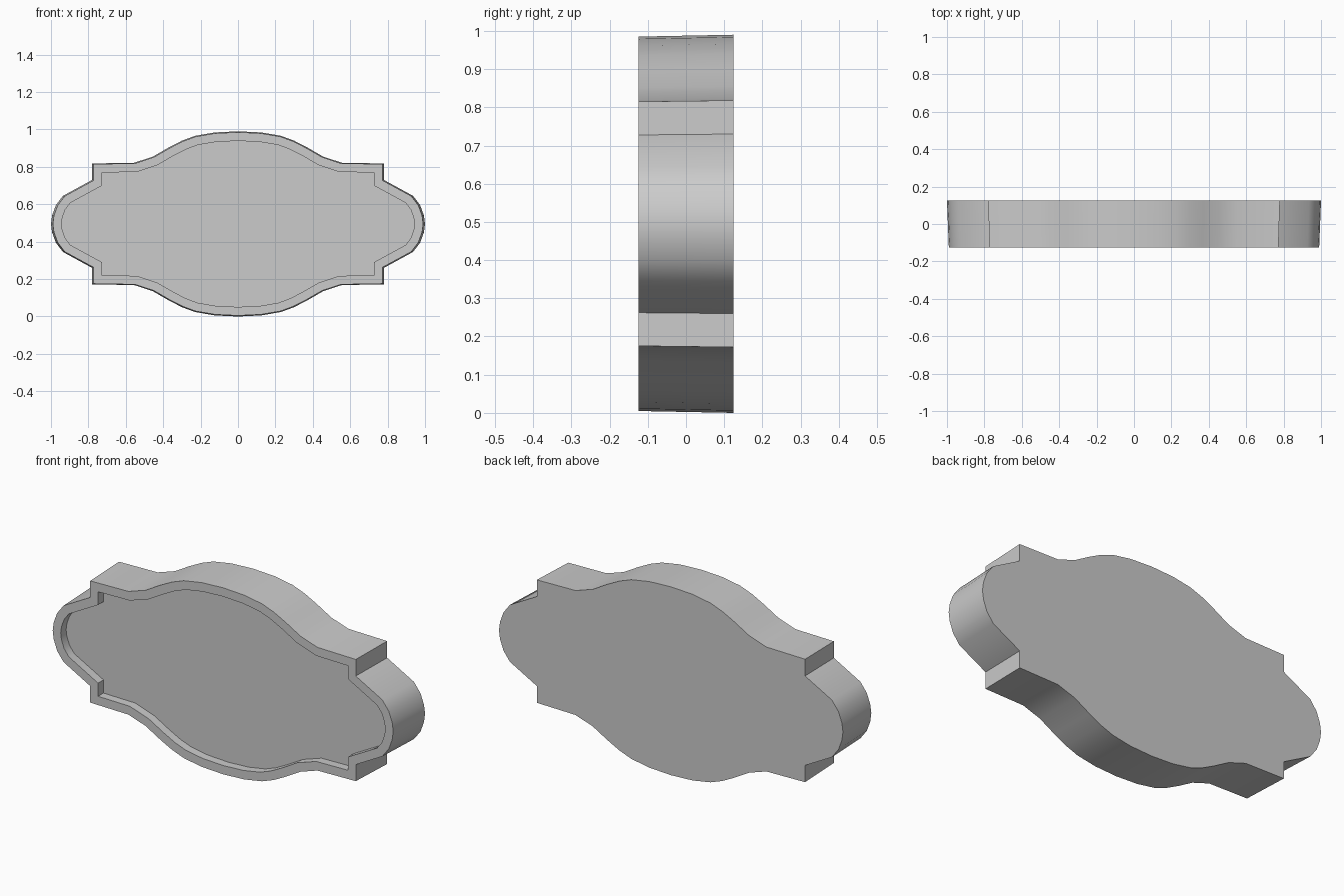
import bpy, bmesh, math
from mathutils import Vector

if "Cube" in bpy.data.objects:
    bpy.data.objects.remove(bpy.data.objects["Cube"])

# One quarter of the plaque outline, top centre round to the side (x, z from centre)
QUARTER = [(0, .495), (.125, .489), (.23, .471), (.30, .445), (.37, .409),
           (.455, .360), (.555, .327), (.78, .323), (.78, .235),
           (.936, .150), (.974, .100), (.994, .045), (1.0, 0)]
ZC, HALF, RECESS, RIM, TAPER = .495, .125, .045, .046, .99


def full_outline(q):
    right = q + [(x, -z) for x, z in reversed(q[:-1])]
    left = [(-x, z) for x, z in reversed(right[1:-1])]
    return [Vector(p) for p in right + left]


def inset(pts, d):
    # mitred inward offset of a clockwise outline
    out = []
    for i, p in enumerate(pts):
        a = (p - pts[i - 1]).normalized()
        b = (pts[(i + 1) % len(pts)] - p).normalized()
        na, nb = Vector((a.y, -a.x)), Vector((b.y, -b.x))
        out.append(p + (na + nb) * d / (1 + na.dot(nb)))
    return out


back = full_outline(QUARTER)
front = [p * TAPER for p in back]
inner = inset(front, RIM)

# Tapered body with a raised rim around a shallow front recess
bm = bmesh.new()
rings = [[bm.verts.new((p.x, y, p.y + ZC)) for p in pts] for pts, y in
         ((back, HALF), (front, -HALF), (inner, -HALF), (inner, -HALF + RECESS))]
n = len(back)
for r, s in zip(rings, rings[1:]):
    for i in range(n):
        j = (i + 1) % n
        bm.faces.new((r[i], r[j], s[j], s[i]))
bm.faces.new(rings[0])
bm.faces.new(rings[-1])
bmesh.ops.recalc_face_normals(bm, faces=bm.faces)
mesh = bpy.data.meshes.new("plaque")
bm.to_mesh(mesh)
bm.free()
plaque = bpy.data.objects.new("plaque", mesh)
bpy.context.collection.objects.link(plaque)
bpy.context.view_layer.objects.active = plaque
plaque.select_set(True)
bpy.ops.object.shade_smooth_by_angle(angle=math.radians(28))
